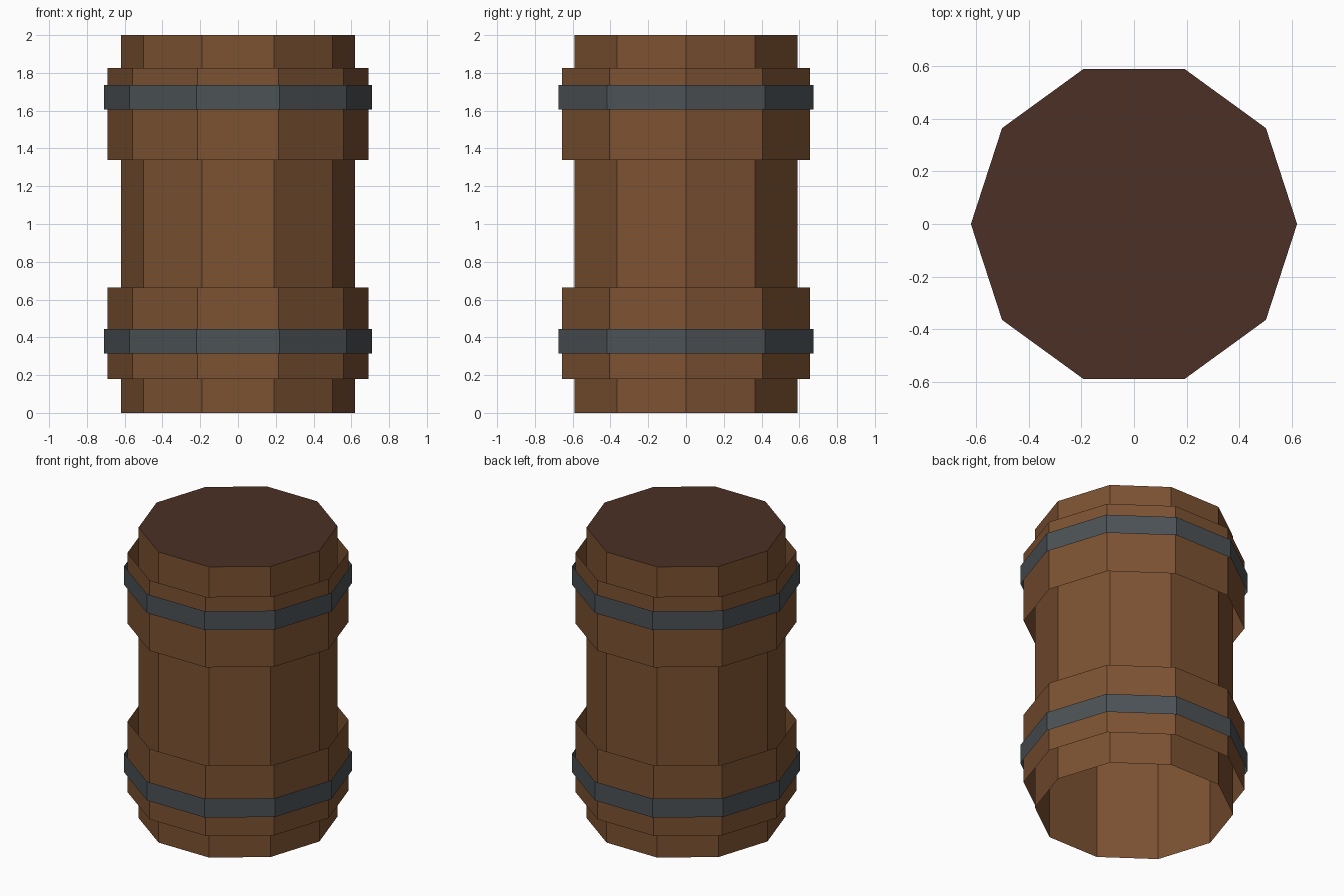
import bpy, bmesh, math

if "Cube" in bpy.data.objects:
    bpy.data.objects.remove(bpy.data.objects["Cube"])

SIDES = 10


def material(name, rgb):
    # sRGB 0-255 to linear
    lin = [((c / 255 + 0.055) / 1.055) ** 2.4 for c in rgb]
    m = bpy.data.materials.new(name)
    m.diffuse_color = (*lin, 1)
    m.use_nodes = True
    m.node_tree.nodes["Principled BSDF"].inputs["Base Color"].default_value = m.diffuse_color
    return m


wood = material("wood", (124, 82, 50))
lid_wood = material("dark_wood", (76, 48, 38))
iron = material("iron", (76, 82, 86))


def ring(bm, radius, z):
    return [bm.verts.new((radius * math.cos(math.tau * i / SIDES),
                          radius * math.sin(math.tau * i / SIDES), z))
            for i in range(SIDES)]


def tube(name, radius, z0, z1, mat, lid=None):
    # Open-ended ten-sided tube, optionally closed on top
    bm = bmesh.new()
    low, high = ring(bm, radius, z0), ring(bm, radius, z1)
    for i in range(SIDES):
        j = (i + 1) % SIDES
        bm.faces.new((low[i], low[j], high[j], high[i]))
    if lid:
        bm.faces.new(high).material_index = 1
    me = bpy.data.meshes.new(name)
    bm.to_mesh(me)
    bm.free()
    me.materials.append(mat)
    if lid:
        me.materials.append(lid)
    ob = bpy.data.objects.new(name, me)
    bpy.context.collection.objects.link(ob)


# Barrel wall with dark lid, open underneath
tube("barrel_body", 0.62, 0, 2, wood, lid_wood)

# Raised wooden collars and their iron hoops
tube("lower_collar", 0.69, 0.18, 0.665, wood)
tube("upper_collar", 0.69, 1.34, 1.825, wood)
tube("lower_hoop", 0.71, 0.315, 0.445, iron)
tube("upper_hoop", 0.71, 1.605, 1.735, iron)
